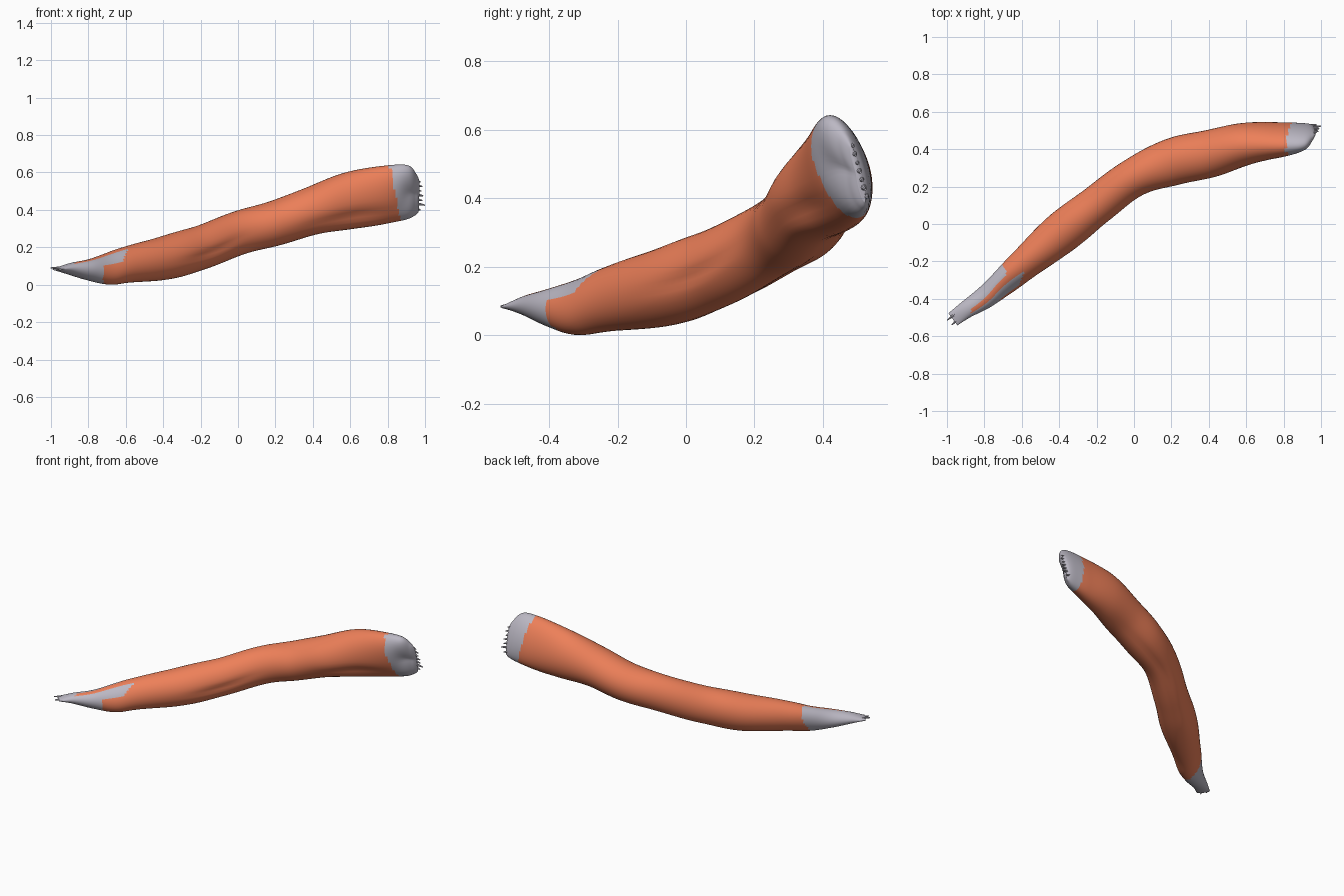
import bpy, bmesh, math
from mathutils import Vector, noise

if "Cube" in bpy.data.objects:
    bpy.data.objects.remove(bpy.data.objects["Cube"])

# centre x, y, z, half width, half height, roll
STATIONS = [
    (-.968, -.51, .088, .04, .007, 0), (-.9, -.46, .09, .046, .03, -.1),
    (-.8, -.395, .085, .06, .056, -.3), (-.7, -.313, .088, .068, .086, -.45),
    (-.6, -.225, .11, .083, .097, -.4), (-.4, -.058, .147, .11, .117, -.2),
    (-.2, .1, .205, .106, .118, 0), (0, .247, .28, .106, .116, 0),
    (.2, .33, .336, .125, .12, 0), (.4, .375, .4, .128, .128, .03),
    (.6, .428, .455, .112, .153, .15), (.8, .452, .488, .083, .16, .3),
    (.905, .465, .498, .063, .152, .32), (.95, .49, .485, .034, .115, .28),
    (.968, .502, .475, .01, .085, .25)]
SIDES, STEPS = 40, 9


def sample(u):
    """Catmull-Rom through the stations."""
    n = len(STATIONS) - 1
    i = min(int(u), n - 1)
    t = u - i
    p = [STATIONS[max(0, min(n, k))] for k in (i - 1, i, i + 1, i + 2)]
    return [.5 * (2 * b + (c - a) * t + (2 * a - 5 * b + 4 * c - d) * t * t
                  + (3 * b - a - 3 * c + d) * t ** 3) for a, b, c, d in zip(*p)]


def bump(v, centre, width):
    return math.exp(-((v - centre) / width) ** 2)


def angle_gap(a, b):
    return (a - b + math.pi) % (2 * math.pi) - math.pi


def dent(x, a):
    """Bark creases and the hollow in the broken end (a = 0 faces front)."""
    d = .09 * bump(x, -.2, .14) * bump(angle_gap(a, -.05 + x * .8), 0, .18)
    d += .11 * bump(x, .6, .22) * bump(angle_gap(a, -.5), 0, .25)
    d += .10 * bump(x, .0, .3) * bump(angle_gap(a, -1.9), 0, .2)
    d += .6 * bump(x, .945, .07) * bump(angle_gap(a, .1), 0, .6)
    return d


def bare_wood(p, a):
    """True where the bark is stripped off."""
    if p.x > 0:
        return p.x > .84 - .2 * (p.z - .5)
    d = math.degrees(a) % 360
    if d < 45:
        limit = -.62 + .04 * d / 45
    elif d < 75:
        limit = -.87
    elif d < 180:
        limit = -.68 - .04 * (d - 75) / 105
    else:
        limit = -.72
    return p.x < limit


# branch body: swept oval section
bark = bpy.data.materials.new("bark")
bark.diffuse_color = (.85, .215, .1, 1)
bark.use_nodes = True
bark.node_tree.nodes["Principled BSDF"].inputs["Base Color"].default_value = bark.diffuse_color
wood = bpy.data.materials.new("bare_wood")
wood.diffuse_color = (.5, .48, .55, 1)
wood.use_nodes = True
wood.node_tree.nodes["Principled BSDF"].inputs["Base Color"].default_value = wood.diffuse_color

bm = bmesh.new()
rings = []
total = (len(STATIONS) - 1) * STEPS
for k in range(total + 1):
    u = k / STEPS
    x, y, z, w, h, roll = sample(u)
    lo, hi = sample(max(0, u - 1)), sample(min(len(STATIONS) - 1, u + 1))
    tangent = (Vector(hi[:3]) - Vector(lo[:3])).normalized()
    if x > .6:
        tangent = tangent.lerp(Vector((1, .15, 0)), min(1, (x - .6) / .25)).normalized()
    side = tangent.cross(Vector((0, 0, 1))).normalized()
    up = side.cross(tangent)
    ring = []
    for j in range(SIDES):
        a = 2 * math.pi * j / SIDES
        s, c = math.cos(a) * w, math.sin(a) * h
        off = (side * (s * math.cos(roll) + c * math.sin(roll))
               + up * (c * math.cos(roll) - s * math.sin(roll)))
        p = Vector((x, y, z)) + off
        rough = .03 * noise.noise(p * 5)
        ring.append(bm.verts.new(Vector((x, y, z)) + off * (1 + rough - dent(x, a))))
    rings.append(ring)

for r0, r1 in zip(rings, rings[1:]):
    for j in range(SIDES):
        n = (j + 1) % SIDES
        f = bm.faces.new((r0[j], r0[n], r1[n], r1[j]))
        f.material_index = int(bare_wood(f.calc_center_median(),
                                         2 * math.pi * (j + .5) / SIDES))
for ring in (rings[0], rings[-1]):
    bm.faces.new(ring).material_index = 1
bmesh.ops.recalc_face_normals(bm, faces=bm.faces)
drop = min(v.co.z for v in bm.verts)
bmesh.ops.translate(bm, verts=bm.verts, vec=(0, 0, -drop))
mesh = bpy.data.meshes.new("branch")
bm.to_mesh(mesh)
bm.free()
mesh.materials.append(bark)
mesh.materials.append(wood)
branch = bpy.data.objects.new("branch", mesh)
bpy.context.collection.objects.link(branch)
bpy.context.view_layer.objects.active = branch
branch.select_set(True)
bpy.ops.object.shade_smooth_by_angle(angle=math.radians(50))


# splinters on the broken end, following the tilted edge, and at the thin tip
def splinter(root, tip, radius):
    axis = Vector(tip) - Vector(root)
    bpy.ops.mesh.primitive_cone_add(vertices=8, radius1=radius, radius2=.003,
                                    depth=axis.length,
                                    location=(Vector(tip) + Vector(root)) / 2,
                                    rotation=axis.to_track_quat('Z', 'Y').to_euler())
    bpy.context.object.name = "splinter"
    bpy.context.object.data.materials.append(wood)


for x, z in [(.975, .55), (.985, .525), (.98, .5), (.99, .475), (.985, .45),
             (1.0, .425), (.975, .4)]:
    y = .502 - .28 * (z - .475)
    splinter((.94, y, z + .01), (x, y + .008, z), .012)
splinter((-.93, -.46, .088), (-1.0, -.515, .09), .012)
splinter((-.92, -.49, .088), (-.975, -.54, .084), .012)
